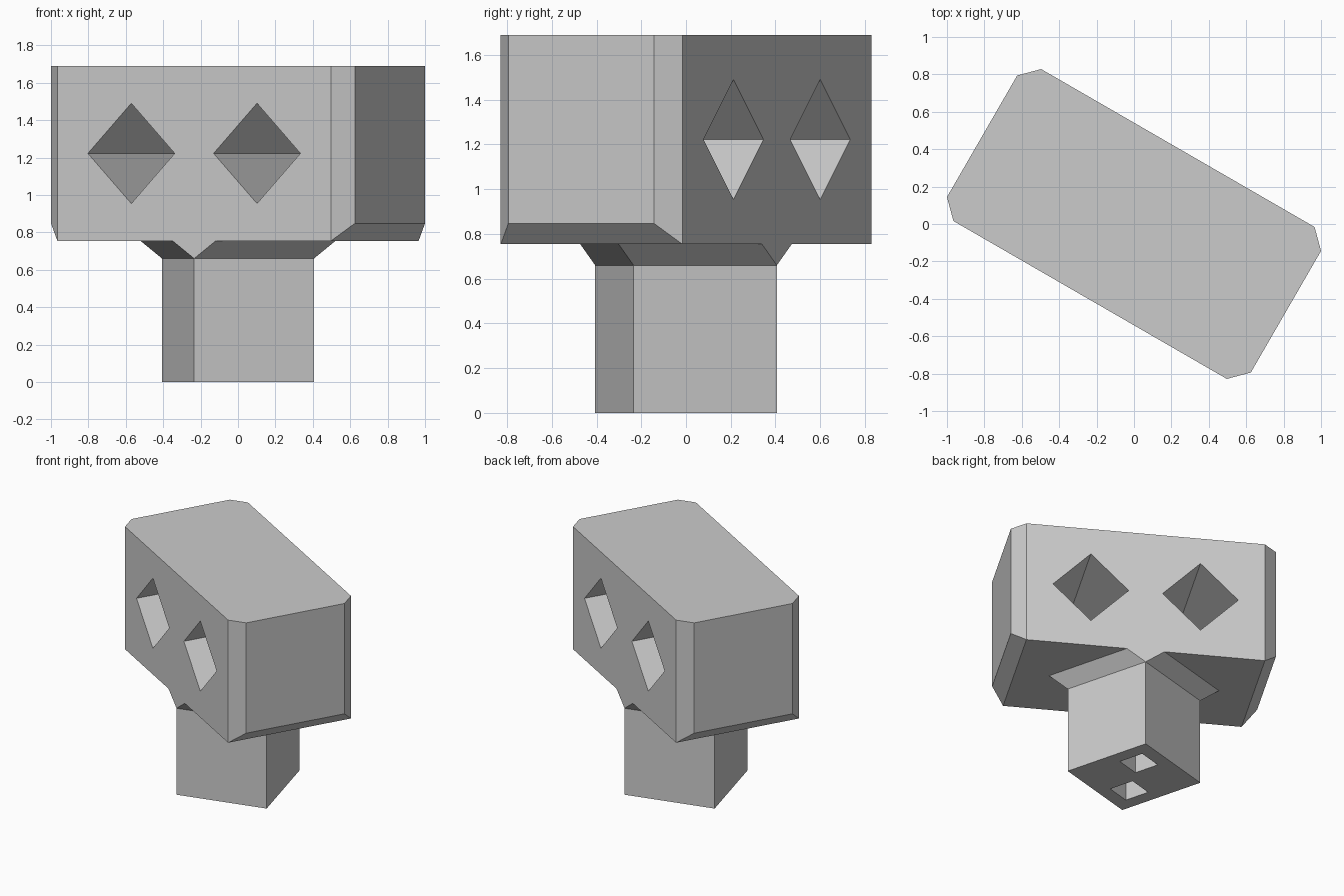
import bpy, bmesh, math
from mathutils import Matrix, Vector

if "Cube" in bpy.data.objects:
    bpy.data.objects.remove(bpy.data.objects["Cube"], do_unlink=True)

TURN = math.radians(-30)      # whole model is turned about z
U = 0.469                     # half depth of the head
C = 0.2 * U                   # chamfer size
NECK, BASE, TOP = 0.66, 0.754, 1.69

grey = bpy.data.materials.new("plain_grey")
grey.use_nodes = True
grey.diffuse_color = (0.6, 0.6, 0.6, 1)
grey.node_tree.nodes["Principled BSDF"].inputs["Base Color"].default_value = (0.6, 0.6, 0.6, 1)


def hull(name, points):
    """Flat-faced convex solid around the given points."""
    bm = bmesh.new()
    for p in points:
        bm.verts.new(p)
    bmesh.ops.convex_hull(bm, input=bm.verts[:])
    bmesh.ops.dissolve_limit(bm, angle_limit=0.01, verts=bm.verts[:], edges=bm.edges[:])
    bmesh.ops.recalc_face_normals(bm, faces=bm.faces[:])
    mesh = bpy.data.meshes.new(name)
    bm.to_mesh(mesh)
    bm.free()
    mesh.materials.append(grey)
    ob = bpy.data.objects.new(name, mesh)
    ob.rotation_euler.z = TURN
    bpy.context.collection.objects.link(ob)
    return ob


def mirrored(x, y, z):
    """The point repeated in all four quadrants."""
    return {(sx * x, sy * y, z) for sx in (-1, 1) for sy in (-1, 1)}


def diamond(r, z):
    return mirrored(r, 0, z) | mirrored(0, r, z)


def cut(target, cutter):
    """Subtract the cutter and remove it."""
    cutter.hide_render = True
    mod = target.modifiers.new("hole", 'BOOLEAN')
    mod.operation, mod.solver, mod.object = 'DIFFERENCE', 'EXACT', cutter
    bpy.context.view_layer.objects.active = target
    bpy.ops.object.modifier_apply(modifier=mod.name)
    bpy.data.objects.remove(cutter, do_unlink=True)


# Head: block with chamfered upright corners and chamfered lower ends
head = hull("head",
            mirrored(2 * U - C, U, TOP) | mirrored(2 * U, U - C, TOP)
            | mirrored(2 * U, U - C, BASE + C) | mirrored(2 * U - C, U, BASE))

# Flared collar, clipped flush with the head's front and back
flare = C * math.sqrt(2)
collar = hull("neck_collar",
              diamond(U, NECK) | mirrored(U + flare, 0, BASE) | mirrored(flare, U, BASE))

# Square post standing corner-on to the head
post = hull("post", diamond(U, 0) | diamond(U, NECK))

# Diamond tunnels through the head and smaller sockets under the post
eye_r, eye_x, eye_z = 0.268, 0.388, 1.222
for side in (-1, 1):
    shift = Matrix.Translation((side * eye_x, 0, eye_z)) @ Matrix.Rotation(math.pi / 2, 4, 'X')
    cut(head, hull("eye_cutter",
                   [shift @ Vector(p) for p in diamond(eye_r, -1) | diamond(eye_r, 1)]))
    socket = diamond(eye_r / 2, -0.2) | diamond(eye_r / 2, U)
    cut(post, hull("socket_cutter", [(x, y + side * eye_x / 2, z) for x, y, z in socket]))
